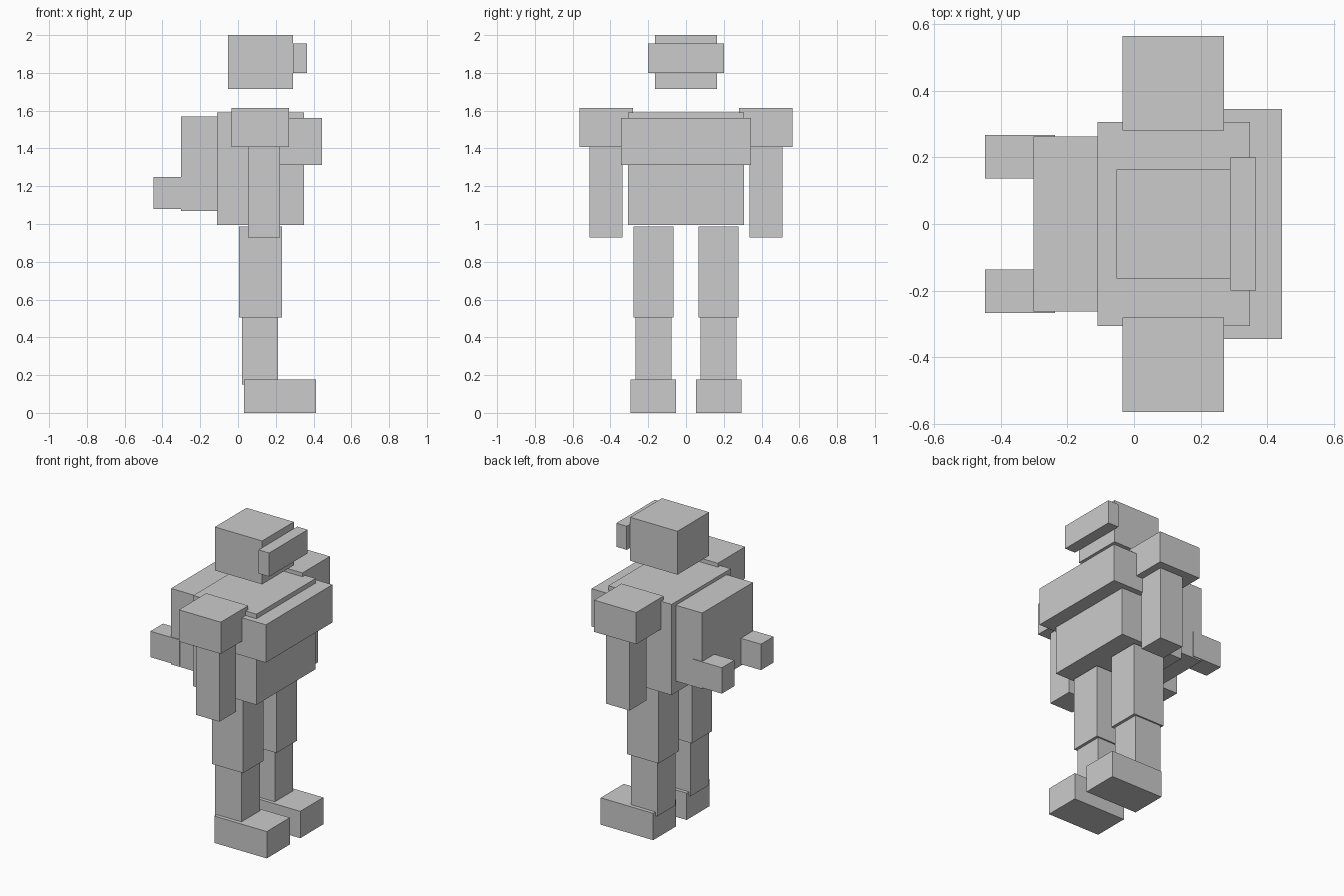
import bpy
import bmesh
from mathutils import Vector

if "Cube" in bpy.data.objects:
    bpy.data.objects.remove(bpy.data.objects["Cube"])


def box(name, x, y, z):
    """Axis-aligned box from (min, max) ranges."""
    lo, hi = Vector((x[0], y[0], z[0])), Vector((x[1], y[1], z[1]))
    size = hi - lo
    bm = bmesh.new()
    bmesh.ops.create_cube(bm, size=1.0)
    bmesh.ops.scale(bm, vec=size, verts=bm.verts)
    mesh = bpy.data.meshes.new(name)
    bm.to_mesh(mesh)
    bm.free()
    obj = bpy.data.objects.new(name, mesh)
    obj.location = (lo + hi) / 2
    bpy.context.collection.objects.link(obj)
    return obj


def centred(name, x, half_width, z):
    return box(name, x, (-half_width, half_width), z)


def pair(name, x, y, z):
    box("left_" + name, x, y, z)
    box("right_" + name, x, (-y[1], -y[0]), z)


# Head and visor
centred("head", (-0.053, 0.29), 0.164, (1.715, 2.0))
centred("visor", (0.29, 0.366), 0.2, (1.80, 1.955))

# Torso, chest plate and backpack
centred("torso", (-0.11, 0.349), 0.307, (0.995, 1.59))
centred("chest_plate", (0.21, 0.444), 0.345, (1.312, 1.56))
centred("backpack", (-0.302, -0.09), 0.263, (1.07, 1.568))
pair("thruster", (-0.448, -0.238), (0.137, 0.268), (1.08, 1.25))

# Arms
pair("shoulder", (-0.034, 0.271), (0.281, 0.565), (1.407, 1.615))
pair("arm", (0.052, 0.222), (0.336, 0.51), (0.928, 1.43))

# Legs
pair("thigh", (0.005, 0.232), (0.067, 0.278), (0.505, 0.987))
pair("shin", (0.021, 0.213), (0.077, 0.268), (0.15, 0.52))
pair("foot", (0.033, 0.414), (0.054, 0.293), (0.0, 0.176))
